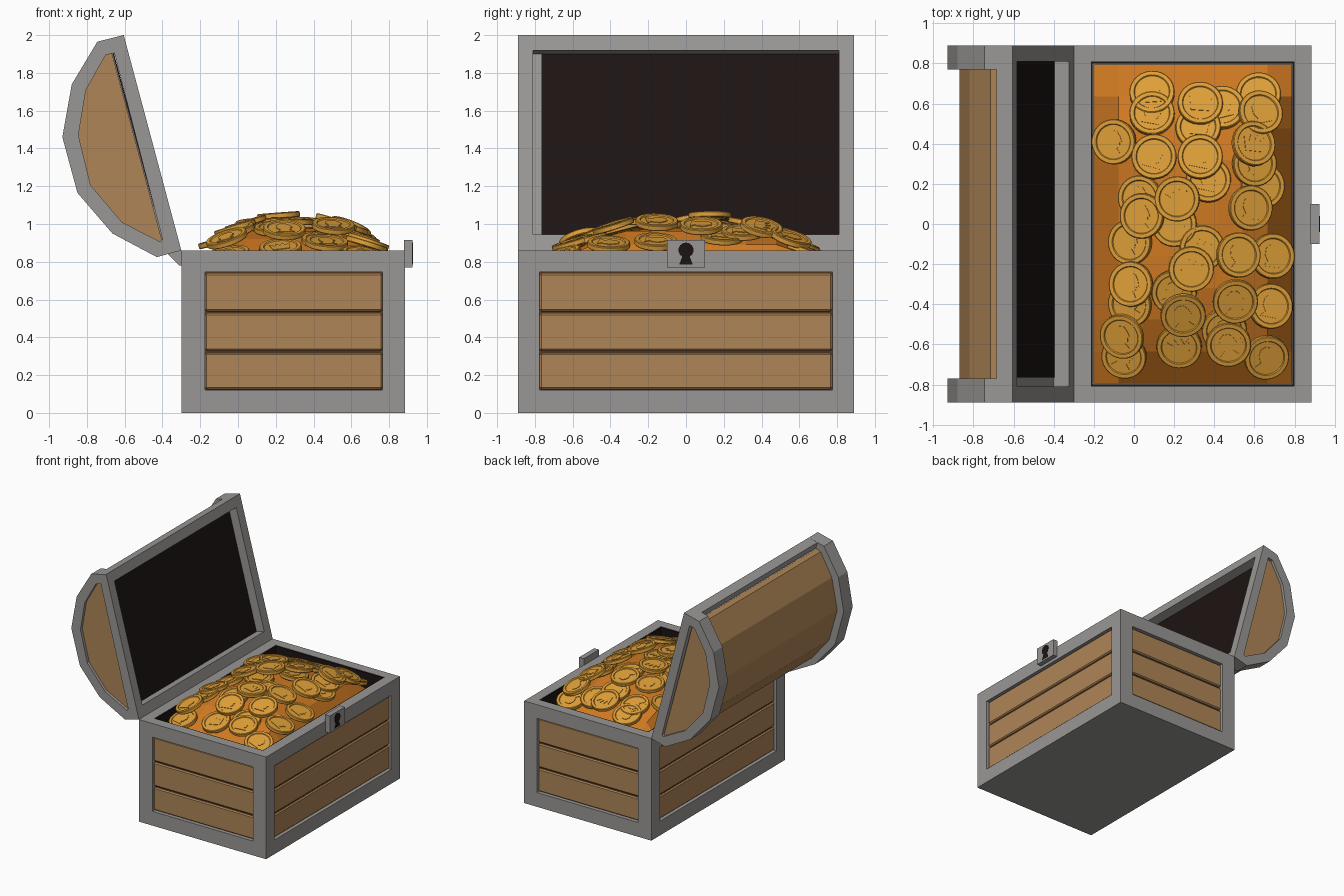
import bpy, bmesh, math, random
from mathutils import Vector, Matrix

if "Cube" in bpy.data.objects:
    bpy.data.objects.remove(bpy.data.objects["Cube"])

random.seed(4)


def material(name, rgb):
    m = bpy.data.materials.new(name)
    m.diffuse_color = (*rgb, 1)
    m.use_nodes = True
    m.node_tree.nodes["Principled BSDF"].inputs["Base Color"].default_value = m.diffuse_color
    return m


WOOD = material("wood", (0.43, 0.235, 0.095))
SEAM = material("seam", (0.12, 0.06, 0.025))
DARK = material("dark_lining", (0.012, 0.007, 0.006))
GOLD = material("coin_gold", (0.74, 0.35, 0.04))
HEAP = material("heap_gold", (0.62, 0.19, 0.015))
GREY = material("iron", (0.32, 0.31, 0.30))


def finish(name, bm, mat):
    bmesh.ops.recalc_face_normals(bm, faces=bm.faces)
    me = bpy.data.meshes.new(name)
    bm.to_mesh(me)
    bm.free()
    me.materials.append(mat)
    ob = bpy.data.objects.new(name, me)
    bpy.context.collection.objects.link(ob)
    return ob


def add_box(bm, lo, hi):
    lo, hi = Vector(lo), Vector(hi)
    bmesh.ops.create_cube(bm, size=1, matrix=Matrix.Translation((lo + hi) / 2)
                          @ Matrix.Diagonal((*(hi - lo), 1)))


def add_prism(bm, pts, depth):
    a = [bm.verts.new(p) for p in pts]
    b = [bm.verts.new(Vector(p) + Vector(depth)) for p in pts]
    bm.faces.new(a)
    bm.faces.new(b[::-1])
    for i in range(len(a)):
        j = (i + 1) % len(a)
        bm.faces.new((a[i], b[i], b[j], a[j]))


def box(name, lo, hi, mat, bevel=0):
    bm = bmesh.new()
    add_box(bm, lo, hi)
    if bevel:
        bmesh.ops.bevel(bm, geom=bm.edges[:], offset=bevel, segments=1, affect='EDGES')
    return finish(name, bm, mat)


def prism_y(name, pts, y0, y1, mat):
    bm = bmesh.new()
    add_prism(bm, [(x, y0, z) for x, z in pts], (0, y1 - y0, 0))
    return finish(name, bm, mat)


def cut(ob, cutter):
    m = ob.modifiers.new("cut", 'BOOLEAN')
    m.object, m.operation, m.solver = cutter, 'DIFFERENCE', 'EXACT'
    cutter.hide_render = True
    cutter.hide_set(True)


# Chest body: one block, hollowed and with four recessed panels
X0, X1, Y, H = -0.30, 0.885, 0.89, 0.86
R = 0.04                                   # panel recess
ZP0, ZP1, XP0, XP1, YP = 0.12, 0.745, -0.175, 0.765, 0.775
frame = box("chest_frame", (X0, -Y, 0), (X1, Y, H), GREY)
bm = bmesh.new()
add_box(bm, (-0.215, -0.81, 0.1), (0.80, 0.81, 1.0))
for s in (-1, 1):
    ys = sorted((s * (Y - R), s * (Y + 0.1)))
    add_box(bm, (XP0, ys[0], ZP0), (XP1, ys[1], ZP1))
add_box(bm, (X0 - 0.1, -YP, ZP0), (X0 + R, YP, ZP1))
add_box(bm, (X1 - R, -YP, ZP0), (X1 + 0.1, YP, ZP1))
cut(frame, finish("chest_cutter", bm, GREY))

# Planks and the dark seams behind them
rows = [(0.125, 0.318), (0.328, 0.528), (0.538, 0.74)]
for side in ("front", "back", "left", "right"):
    def slab(name, z0, z1, d0, d1, mat, bevel=0):
        if side in ("front", "back"):
            ya, yb = Y - d0, Y - d1
            lo, hi = (-yb, -ya) if side == "front" else (ya, yb)
            return box(name, (XP0, lo, z0), (XP1, hi, z1), mat, bevel)
        lo, hi = (X0 + d1, X0 + d0) if side == "left" else (X1 - d0, X1 - d1)
        return box(name, (lo, -YP, z0), (hi, YP, z1), mat, bevel)
    slab(side + "_seam_backing", ZP0, ZP1, 0.041, 0.036, SEAM)
    for i, (a, b) in enumerate(rows):
        slab(f"{side}_plank_{i + 1}", a, b, 0.038, 0.015, WOOD, 0.009)

# Dark lining inside the chest
for s, n in ((-1, "front"), (1, "back")):
    a, b = sorted((s * 0.80, s * 0.811))
    box(n + "_lining", (-0.215, a, 0.1), (0.80, b, 0.858), DARK)
box("left_lining", (-0.216, -0.80, 0.1), (-0.206, 0.80, 0.858), DARK)
box("right_lining", (0.791, -0.80, 0.1), (0.801, 0.80, 0.858), DARK)

# Lock plate with keyhole
box("lock_plate", (X1 - 0.005, -0.10, 0.77), (0.925, 0.10, 0.915), GREY)
hole = [(0.04 * math.sin(t), 0.862 + 0.04 * math.cos(t))
        for t in (math.radians(-150 + i * 25) for i in range(13))]
hole += [(0.036, 0.785), (-0.036, 0.785)]
bm = bmesh.new()
add_prism(bm, [(0.922, y, z) for y, z in hole], (0.005, 0, 0))
finish("keyhole", bm, DARK)

# Lid, open: L(s, d) = s along the opening from the hinge, d into the lid
U = Vector((-0.305, 1.14)).normalized()
N = Vector((-U.y, U.x))


def L(s, d):
    return tuple(Vector((X0, H)) + U * s + N * d)


def quad(s0, s1, d0, d1):
    return [L(s0, d0), L(s1, d0), L(s1, d1), L(s0, d1)]


outer = [(-0.605, 2.0), (-0.745, 1.965), (-0.88, 1.74), (-0.93, 1.46),
         (-0.85, 1.165), (-0.665, 0.95), (-0.43, 0.825), (-0.30, 0.86)]
inner = [(-0.655, 1.905), (-0.70, 1.895), (-0.805, 1.71), (-0.845, 1.47),
         (-0.78, 1.205), (-0.615, 1.01), (-0.41, 0.905), (-0.40, 0.92)]
barrel = [L(1.13, 0.085), (-0.715, 1.91), (-0.82, 1.72), (-0.87, 1.46),
          (-0.795, 1.19), (-0.635, 0.995), (-0.42, 0.885), L(0.05, 0.085)]
prism_y("lid_barrel", barrel, -0.865, 0.865, WOOD)
prism_y("lid_top_rim", quad(1.097, 1.18, 0, 0.082), -0.82, 0.82, GREY)
prism_y("lid_hinge_rim", quad(0, 0.088, 0, 0.085), -0.82, 0.82, GREY)
prism_y("lid_lining_edge", quad(0.05, 1.13, 0.08, 0.09), -0.82, 0.82, GREY)
prism_y("lid_lining", quad(0.088, 1.097, 0.075, 0.082), -0.765, 0.81, DARK)
lid_cutter = prism_y("lid_cutter", quad(0.088, 1.097, -0.1, 0.08), -0.81, 0.81, GREY)

# Lid end bands: faceted rings
for s, n in ((-1, "front"), (1, "back")):
    bm = bmesh.new()
    loops = [[bm.verts.new((x, s * y, z)) for x, z in p]
             for p, y in ((outer, 0.89), (inner, 0.89), (inner, 0.77), (outer, 0.77))]
    for k in range(4):
        p, q = loops[k], loops[(k + 1) % 4]
        for i in range(8):
            j = (i + 1) % 8
            bm.faces.new((p[i], p[j], q[j], q[i]))
    cut(finish(n + "_lid_band", bm, GREY), lid_cutter)

# Hinges at the back edge
for s in (-1, 1):
    prism_y("hinge", [(-0.29, 0.78), (-0.31, 0.78), (-0.37, 0.84), (-0.35, 0.86), (-0.29, 0.86)],
            s * 0.5 - 0.08, s * 0.5 + 0.08, GREY)


# Heap of gold
def heap(x, y):
    u, v = min(abs(x - 0.293) / 0.495, 1), min(abs(y) / 0.795, 1)
    return 0.70 + 0.28 * min(1 - u ** 4, 1 - v ** 3)


bm = bmesh.new()
bmesh.ops.create_grid(bm, x_segments=8, y_segments=10, size=1)
for v in bm.verts:
    x, y = 0.293 + v.co.x * 0.495, v.co.y * 0.795
    v.co = (x, y, heap(x, y))
finish("gold_heap", bm, HEAP)


# Coins: lathed disc with rim, plus a raised relief
def coin_mesh(name, relief):
    bm = bmesh.new()
    half = [(0, 0.009), (0.086, 0.009), (0.09, 0.015), (0.109, 0.015), (0.113, 0.011)]
    prof = half + [(r, -z) for r, z in half[::-1]]
    vs = [bm.verts.new((r, 0, z)) for r, z in prof]
    es = [bm.edges.new(p) for p in zip(vs, vs[1:])]
    bmesh.ops.spin(bm, geom=vs + es, axis=(0, 0, 1), cent=(0, 0, 0),
                   angle=math.tau, steps=28)
    bmesh.ops.remove_doubles(bm, verts=bm.verts, dist=1e-5)
    add_prism(bm, [(x, y, -0.013) for x, y in relief], (0, 0, 0.026))
    return finish(name, bm, GOLD)


crown = [(-0.045, -0.04), (0.045, -0.04), (0.055, 0.035), (0.028, 0.01), (0.018, 0.045),
         (0, 0.012), (-0.018, 0.045), (-0.028, 0.01), (-0.055, 0.035)]
bust = [(-0.05, -0.055), (0.045, -0.055), (0.02, -0.03), (0.035, -0.022), (0.034, 0),
        (0.044, 0.004), (0.032, 0.03), (0.012, 0.055), (-0.02, 0.055), (-0.04, 0.035),
        (-0.042, 0.0), (-0.025, -0.03)]

crown_spots = [(0.33, 0.60, 1), (0.595, 0.40, 1), (0.215, 0.125, 2), (0.34, -0.12, 0),
               (0.285, -0.225, 1), (0.225, -0.61, 0), (0.32, 0.48, 0), (0.20, 0.0, 0)]
bust_spots = [(0.09, 0.655, 1), (0.09, 0.55, 0), (0.44, 0.58, 0), (0.62, 0.645, 0),
              (0.63, 0.555, 1), (0.60, 0.30, 0), (0.33, 0.335, 1), (0.10, 0.335, 1),
              (-0.10, 0.41, 1), (0.58, 0.08, 1), (0.64, 0.19, 0), (0.04, 0.04, 1),
              (0.03, 0.13, 0), (-0.02, -0.09, 0), (0.52, -0.155, 1), (0.69, -0.16, 1),
              (-0.015, -0.30, 1), (-0.02, -0.40, 0), (0.20, -0.34, 0), (0.245, -0.455, 1),
              (0.505, -0.385, 1), (0.68, -0.41, 0), (-0.06, -0.56, 1), (-0.05, -0.66, 0),
              (0.47, -0.60, 1), (0.45, -0.53, 0), (0.66, -0.665, 0), (0.37, 0.22, 0)]

for kind, relief, spots in (("crown_coin", crown, crown_spots), ("bust_coin", bust, bust_spots)):
    first = coin_mesh(kind, relief)
    bpy.ops.object.select_all(action='DESELECT')
    first.select_set(True)
    bpy.context.view_layer.objects.active = first
    bpy.ops.object.shade_smooth_by_angle(angle=math.radians(30))
    for i, (x, y, level) in enumerate(spots):
        ob = first if i == 0 else bpy.data.objects.new(kind, first.data)
        if i:
            bpy.context.collection.objects.link(ob)
        e = 0.1
        hs = [heap(x + e, y), heap(x - e, y), heap(x, y + e), heap(x, y - e)]
        sx, sy = [max(-0.35, min(0.35, g / (2 * e))) + random.uniform(-0.07, 0.07)
                  for g in (hs[0] - hs[1], hs[2] - hs[3])]
        z = max(heap(x, y), sum(hs) / 4) + 0.018 + 0.024 * level
        tilt = Vector((0, 0, 1)).rotation_difference(Vector((-sx, -sy, 1)))
        ob.matrix_world = (Matrix.Translation((x, y, z)) @ tilt.to_matrix().to_4x4()
                           @ Matrix.Rotation(random.uniform(-0.3, 0.3), 4, 'Z'))
